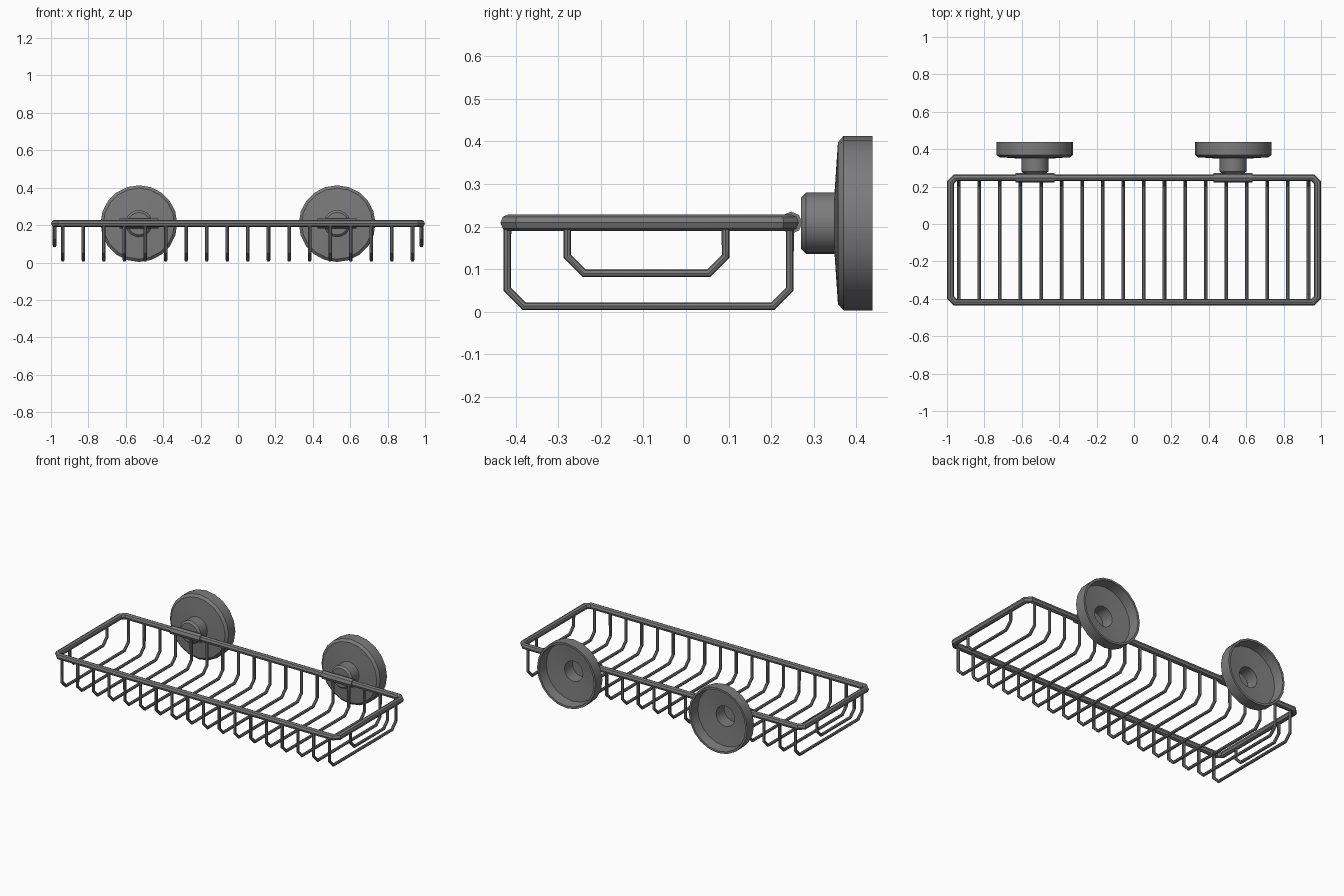
import bpy, bmesh, math
from mathutils import Matrix

cube = bpy.data.objects.get("Cube")
if cube:
    bpy.data.objects.remove(cube, do_unlink=True)

metal = bpy.data.materials.new("grey_metal")
metal.use_nodes = True
GREY = (0.2, 0.2, 0.2, 1)
metal.diffuse_color = GREY
metal.node_tree.nodes["Principled BSDF"].inputs["Base Color"].default_value = GREY


def finish(obj, angle=40):
    bpy.ops.object.select_all(action='DESELECT')
    obj.select_set(True)
    bpy.context.view_layer.objects.active = obj
    if obj.type == 'CURVE':
        bpy.ops.object.convert(target='MESH')
    bpy.ops.object.shade_smooth_by_angle(angle=math.radians(angle))


def tube(name, paths, radius, closed=False):
    """Round bars swept along straight-segment paths."""
    curve = bpy.data.curves.new(name, 'CURVE')
    curve.dimensions = '3D'
    curve.bevel_depth = radius
    curve.bevel_resolution = 2
    curve.use_fill_caps = True
    for path in paths:
        spline = curve.splines.new('POLY')
        spline.points.add(len(path) - 1)
        for point, co in zip(spline.points, path):
            point.co = (*co, 1)
        spline.use_cyclic_u = closed
    curve.materials.append(metal)
    obj = bpy.data.objects.new(name, curve)
    bpy.context.collection.objects.link(obj)
    finish(obj)


def lathe(name, profile, x, z, sides):
    """Spin a (radius, y) profile around an axis parallel to y."""
    bm = bmesh.new()
    verts = [bm.verts.new((r, y, 0)) for r, y in profile]
    edges = [bm.edges.new(pair) for pair in zip(verts, verts[1:])]
    bmesh.ops.spin(bm, geom=verts + edges, cent=(0, 0, 0), axis=(0, 1, 0),
                   angle=math.tau, steps=sides)
    bmesh.ops.remove_doubles(bm, verts=bm.verts, dist=0.0005)
    bmesh.ops.recalc_face_normals(bm, faces=bm.faces)
    bmesh.ops.transform(bm, matrix=Matrix.Translation((x, 0, z)), verts=bm.verts)
    mesh = bpy.data.meshes.new(name)
    bm.to_mesh(mesh)
    bm.free()
    mesh.materials.append(metal)
    obj = bpy.data.objects.new(name, mesh)
    bpy.context.collection.objects.link(obj)
    finish(obj, 30)


def hanging_wire(x, y0, y1, top, bottom, cut):
    """U-shaped wire with chamfered lower corners."""
    return [(x, y0, top), (x, y0, bottom + cut), (x, y0 + cut, bottom),
            (x, y1 - cut, bottom), (x, y1, bottom + cut), (x, y1, top)]


RIM_Z, FRONT, BACK, HALF, CUT = 0.209, -0.418, 0.247, 0.981, 0.025

# Rectangular rim with clipped corners
rim = []
for sx, y, inward in ((1, FRONT, 1), (1, BACK, -1), (-1, BACK, -1), (-1, FRONT, 1)):
    corner = [(sx * (HALF - CUT), y, RIM_Z), (sx * HALF, y + inward * CUT, RIM_Z)]
    rim += corner if sx * inward > 0 else corner[::-1]
tube("rim", [rim], 0.0195, closed=True)

# Basket wires and the short guard wire at each end
tube("basket_wires",
     [hanging_wire(-0.937 + 0.11 * i, -0.42, 0.244, RIM_Z, 0.013, 0.04) for i in range(18)],
     0.0095)
tube("end_wires",
     [hanging_wire(sx * HALF, -0.279, 0.093, RIM_Z, 0.09, 0.04) for sx in (-1, 1)],
     0.0095)

# Wall mounts: sleeve on the rear rail, hollow stem and open-backed cup
cup = [(0, 0.27), (0.06, 0.27), (0.072, 0.282), (0.072, 0.349), (0.19, 0.357),
       (0.205, 0.37), (0.205, 0.438), (0.192, 0.438), (0.185, 0.375),
       (0.064, 0.365), (0.064, 0.285), (0, 0.285)]
for side, x in (("right", -0.53), ("left", 0.53)):
    tube(side + "_rail_sleeve", [[(x - 0.104, BACK, RIM_Z), (x + 0.104, BACK, RIM_Z)]], 0.026)
    lathe(side + "_wall_cup", cup, x, 0.208, 20)
